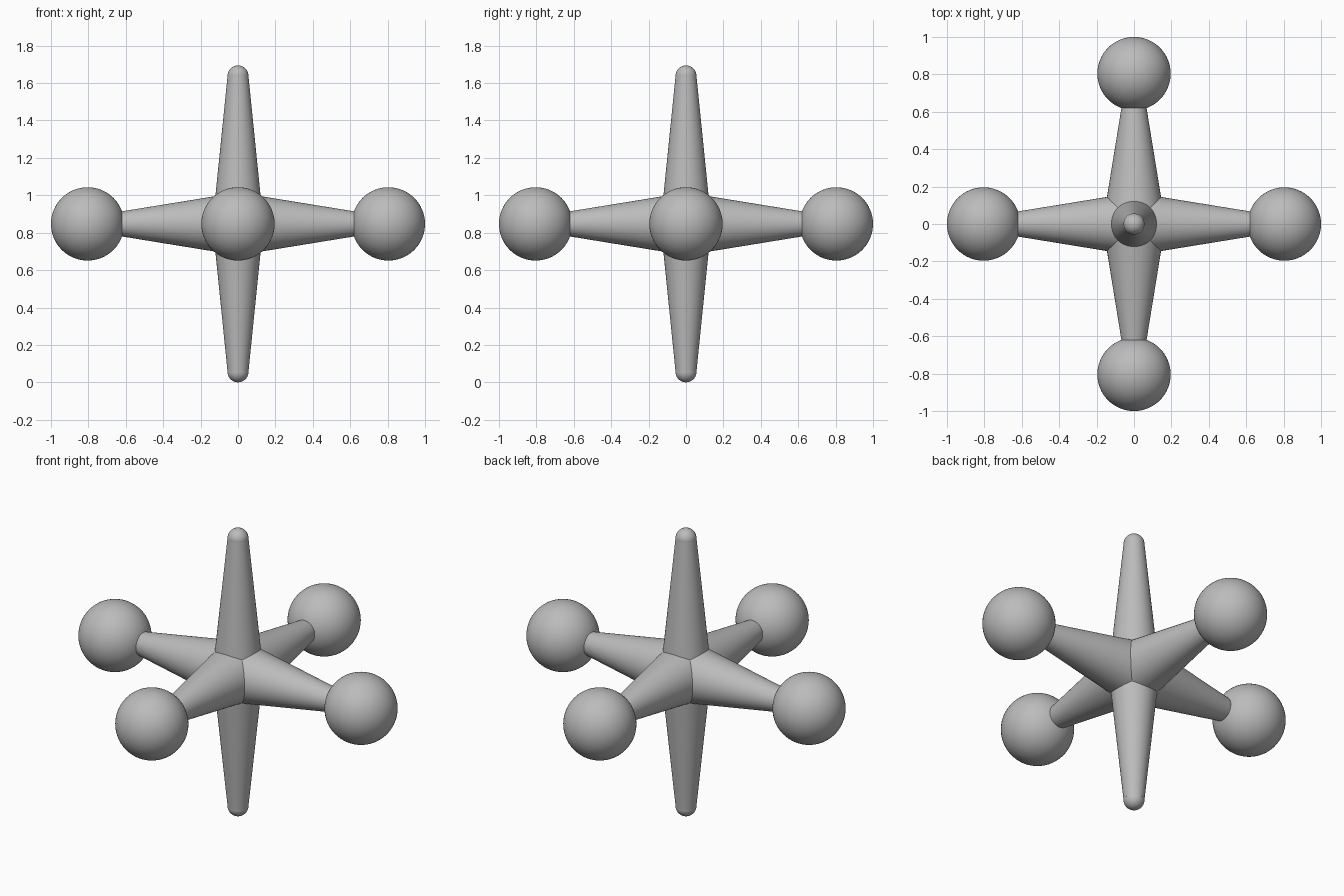
import bpy
from math import pi, sin, cos
from mathutils import Matrix, Vector

cube = bpy.data.objects.get("Cube")
if cube:
    bpy.data.objects.remove(cube, do_unlink=True)

CENTRE = Vector((0, 0, 0.847))
SIDES = 64

metal = bpy.data.materials.new("grey metal")
metal.use_nodes = True
grey = (0.5, 0.5, 0.5, 1)
metal.diffuse_color = grey
metal.node_tree.nodes["Principled BSDF"].inputs["Base Color"].default_value = grey


def finish(name, angle=0.6):
    obj = bpy.context.object
    obj.name = name
    obj.data.materials.append(metal)
    bpy.ops.object.shade_smooth_by_angle(angle=angle)
    return obj


def arm(name, direction, base, tip, length):
    """Tapered arm running outward from the centre."""
    bpy.ops.mesh.primitive_cone_add(
        vertices=SIDES, radius1=base, radius2=tip, depth=length,
        location=CENTRE + direction * length / 2,
        rotation=direction.to_track_quat('Z', 'Y').to_euler())
    finish(name)


def ball(name, location, radius):
    bpy.ops.mesh.primitive_uv_sphere_add(
        segments=SIDES, ring_count=32, radius=radius, location=location)
    finish(name)


# Four horizontal arms with large balls
for side, d in {"left": (1, 0, 0), "right": (-1, 0, 0),
                "front": (0, -1, 0), "back": (0, 1, 0)}.items():
    d = Vector(d)
    arm(side + "_arm", d, 0.168, 0.064, 0.64)
    ball(side + "_ball", CENTRE + d * 0.804, 0.196)

# Two slimmer vertical arms with rounded tips
for side, d in {"upper": Vector((0, 0, 1)), "lower": Vector((0, 0, -1))}.items():
    arm(side + "_arm", d, 0.136, 0.056, 0.79)
    ball(side + "_tip", CENTRE + d * 0.791, 0.056)
